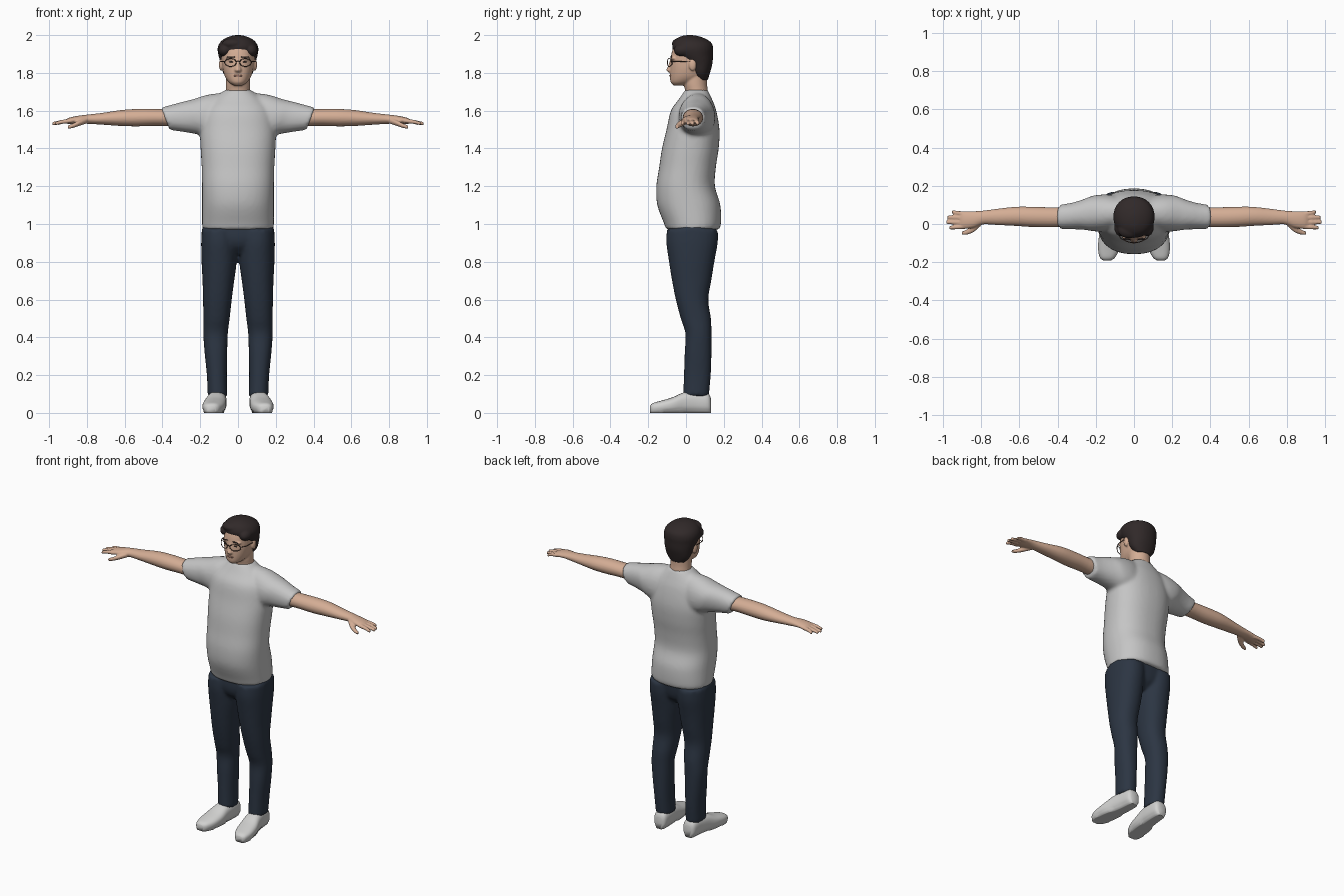
import bpy, bmesh, math
from mathutils import Matrix, Vector

cube = bpy.data.objects.get("Cube")
if cube:
    bpy.data.objects.remove(cube)


def material(name, r, g, b):
    mat = bpy.data.materials.new(name)
    mat.use_nodes = True
    mat.diffuse_color = (r, g, b, 1)
    mat.node_tree.nodes["Principled BSDF"].inputs["Base Color"].default_value = (r, g, b, 1)
    return mat


skin = material("skin", .66, .42, .3)
lip = material("lip", .5, .26, .2)
shirt_grey = material("shirt grey", .56, .56, .56)
denim = material("dark denim", .025, .036, .056)
hair_brown = material("dark hair", .03, .022, .022)
shoe_white = material("shoe white", .64, .64, .63)
frame_brown = material("frame brown", .1, .06, .045)


def spline(rows, steps=4):
    """Catmull-Rom interpolation through the rows of a cross-section table."""
    rows = [Vector(r) for r in rows]
    out = []
    for i in range(len(rows) - 1):
        a, b, c, d = rows[max(i - 1, 0)], rows[i], rows[i + 1], rows[min(i + 2, len(rows) - 1)]
        for k in range(steps):
            t = k / steps
            out.append(b + (c - a) * (t / 2) + (a * 2 - b * 5 + c * 4 - d) * (t * t / 2)
                       + (b * 3 - a - c * 3 + d) * (t ** 3 / 2))
    return out + [rows[-1]]


def loft(bm, axis, rows, sides=(1,), power=2.0, slant=0.0, segments=32):
    """Closed loft along an axis; row = position, centre u, centre v, radius u, radius v."""
    for side in sides:
        rings = []
        for t, u, v, ru, rv in spline(rows):
            ring = []
            for k in range(segments):
                angle = math.tau * k / segments
                c, s = math.cos(angle), math.sin(angle)
                du = math.copysign(abs(c) ** (2 / power), c) * max(ru, .002)
                dv = math.copysign(abs(s) ** (2 / power), s) * max(rv, .002)
                w = t + slant * dv
                x, y, z = {"x": (w, u + du, v + dv),
                           "y": (u + du, w, v + dv),
                           "z": (u + du, v + dv, w)}[axis]
                ring.append(bm.verts.new((x * side, y, z)))
            rings.append(ring)
        for lower, upper in zip(rings, rings[1:]):
            for k in range(segments):
                n = (k + 1) % segments
                bm.faces.new((lower[k], lower[n], upper[n], upper[k]))
        bm.faces.new(rings[0])
        bm.faces.new(rings[-1])


def blob(bm, centre, size, sides=(1,)):
    """Ellipsoid, optionally repeated on the other side."""
    for side in sides:
        place = Matrix.Translation((centre[0] * side, centre[1], centre[2]))
        bmesh.ops.create_uvsphere(bm, u_segments=20, v_segments=12, radius=1,
                                  matrix=place @ Matrix.Diagonal((*size, 1)))


def finish(bm, name, mat, voxel=None, relax=4):
    """Turn the bmesh into a smooth object, fusing its pieces when a voxel size is given."""
    bmesh.ops.recalc_face_normals(bm, faces=bm.faces)
    mesh = bpy.data.meshes.new(name)
    bm.to_mesh(mesh)
    bm.free()
    mesh.materials.append(mat)
    obj = bpy.data.objects.new(name, mesh)
    bpy.context.collection.objects.link(obj)
    mesh.polygons.foreach_set("use_smooth", [True] * len(mesh.polygons))
    if voxel:
        fuse = obj.modifiers.new("fuse", "REMESH")
        fuse.mode = "VOXEL"
        fuse.voxel_size = voxel
        fuse.use_smooth_shade = True
        soften = obj.modifiers.new("soften", "SMOOTH")
        soften.factor = .5
        soften.iterations = relax
    return obj


both = (1, -1)

# Shirt: torso, shoulders and sleeves fused together
bm = bmesh.new()
loft(bm, "z", [
    (.97, 0, .034, .187, .14), (1.0, 0, .035, .19, .15), (1.1, 0, .015, .19, .167),
    (1.2, 0, -.002, .19, .155), (1.3, 0, .008, .192, .15), (1.4, 0, .023, .198, .15),
    (1.5, 0, .037, .2, .14), (1.6, 0, .04, .18, .12), (1.66, 0, .05, .13, .088),
    (1.71, 0, .055, .068, .06)], power=2.3, segments=48)
loft(bm, "x", [
    (.04, .06, 1.58, .075, .115), (.12, .058, 1.565, .095, .118), (.2, .056, 1.56, .095, .1),
    (.26, .05, 1.562, .08, .085), (.32, .042, 1.56, .07, .072),
    (.385, .037, 1.557, .064, .059)], both, power=2.2, slant=.4)
finish(bm, "shirt", shirt_grey, voxel=.011)

# Trousers: hips and two legs
bm = bmesh.new()
loft(bm, "z", [
    (.84, 0, .03, .05, .07), (.88, 0, .03, .13, .11), (.93, 0, .03, .188, .125),
    (1.0, 0, .035, .185, .125)], power=2.3)
loft(bm, "z", [
    (.09, .108, .053, .052, .068), (.2, .112, .06, .053, .071), (.32, .117, .064, .06, .071),
    (.42, .119, .066, .065, .069), (.5, .114, .052, .07, .08), (.6, .109, .032, .076, .086),
    (.7, .104, .03, .084, .104), (.8, .1, .03, .093, .12), (.9, .1, .032, .095, .136),
    (.97, .1, .034, .092, .135)], both, power=2.2)
finish(bm, "trousers", denim, voxel=.01, relax=3)

# Shoes with a flat sole
bm = bmesh.new()
loft(bm, "y", [
    (.132, .105, .04, .025, .035), (.115, .105, .052, .042, .052), (.05, .108, .057, .048, .058),
    (-.01, .115, .054, .053, .055), (-.07, .124, .041, .06, .042), (-.13, .132, .032, .056, .033),
    (-.175, .139, .026, .04, .026), (-.19, .141, .022, .022, .017)], both, power=2.5)
for vert in bm.verts:
    vert.co.z = max(vert.co.z, 0) if vert.co.z > .012 else 0
finish(bm, "shoes", shoe_white)

# Arms with palm, fingers and thumb
bm = bmesh.new()
loft(bm, "x", [
    (.3, .038, 1.56, .05, .046), (.42, .035, 1.564, .052, .044), (.53, .037, 1.563, .053, .046),
    (.62, .04, 1.561, .05, .042), (.72, .037, 1.557, .042, .031), (.79, .034, 1.555, .036, .025),
    (.84, .024, 1.553, .043, .021), (.89, .02, 1.547, .046, .017),
    (.91, .02, 1.543, .043, .012)], both)
for start, end, tip in ((.053, .063, .953), (.032, .036, .978), (.009, .009, .983), (-.013, -.02, .968)):
    loft(bm, "x", [
        (.88, start, 1.546, .012, .012), (.93, (start + end) / 2, 1.541, .012, .011),
        (tip, end, 1.531, .009, .009)], both, segments=12)
loft(bm, "x", [
    (.8, .01, 1.548, .018, .016), (.84, -.023, 1.534, .02, .015), (.875, -.042, 1.52, .014, .012),
    (.9, -.048, 1.512, .009, .009)], both, segments=16)
finish(bm, "arms_and_hands", skin, voxel=.005, relax=3)

# Head: neck, skull, jaw, nose, ears
bm = bmesh.new()
loft(bm, "z", [
    (1.62, 0, .06, .075, .062), (1.7, 0, .056, .065, .06), (1.74, 0, .05, .064, .062),
    (1.8, 0, .05, .064, .062)])
loft(bm, "z", [
    (1.733, 0, -.035, .022, .03), (1.75, 0, -.018, .048, .063), (1.78, 0, .008, .069, .093),
    (1.82, 0, .019, .081, .104), (1.86, 0, .024, .086, .107), (1.91, 0, .03, .09, .105),
    (1.95, 0, .035, .085, .092), (1.98, 0, .04, .05, .05)], power=2.2)
loft(bm, "z", [
    (1.803, 0, -.08, .014, .012), (1.815, 0, -.086, .018, .019), (1.835, 0, -.082, .012, .014),
    (1.87, 0, -.075, .009, .009)], segments=16)
blob(bm, (.09, .035, 1.843), (.011, .02, .032), both)
blob(bm, (.036, -.066, 1.878), (.03, .016, .008), both)
finish(bm, "head", skin, voxel=.005, relax=3)

# Lips
bm = bmesh.new()
blob(bm, (0, -.081, 1.785), (.024, .008, .006))
finish(bm, "lips", lip)

# Hair: full cap, low at the nape and swept up over the forehead
bm = bmesh.new()
loft(bm, "z", [
    (1.762, 0, .085, .05, .03), (1.8, 0, .076, .079, .051), (1.85, 0, .066, .092, .074),
    (1.895, 0, .045, .104, .098), (1.93, 0, .036, .108, .108), (1.96, 0, .034, .096, .1),
    (1.982, 0, .026, .07, .075), (1.996, 0, .02, .035, .04), (2.0, 0, .02, .01, .01)], power=2.1)
blob(bm, (.07, -.015, 1.92), (.034, .05, .034), both)
blob(bm, (-.025, -.03, 1.955), (.06, .045, .03))
finish(bm, "hair", hair_brown, voxel=.006, relax=2)

# Eyebrows and eyes
bm = bmesh.new()
blob(bm, (.037, -.079, 1.884), (.022, .005, .004), both)
blob(bm, (.036, -.077, 1.858), (.011, .004, .004), both)
finish(bm, "eyebrows_and_eyes", hair_brown)

# Glasses: two rims, a bridge and two temples
def wire(name, points, closed=False):
    curve = bpy.data.curves.new(name, "CURVE")
    curve.dimensions = "3D"
    curve.bevel_depth = .0022
    curve.bevel_resolution = 2
    line = curve.splines.new("POLY")
    line.points.add(len(points) - 1)
    for point, co in zip(line.points, points):
        point.co = (*co, 1)
    line.use_cyclic_u = closed
    curve.materials.append(frame_brown)
    obj = bpy.data.objects.new(name, curve)
    bpy.context.collection.objects.link(obj)


for label, side in (("left", 1), ("right", -1)):
    rim = []
    for k in range(24):
        a = math.tau * k / 24
        x = .04 + .031 * math.cos(a)
        rim.append((side * x, -.098 + 5 * x * x, 1.855 + .021 * math.sin(a)))
    wire(label + "_glasses_rim", rim, closed=True)
    wire(label + "_glasses_temple", [(side * .071, -.073, 1.86), (side * .089, -.04, 1.86),
                                     (side * .093, .035, 1.862)])
wire("glasses_bridge", [(-.009, -.097, 1.86), (0, -.098, 1.863), (.009, -.097, 1.86)])
